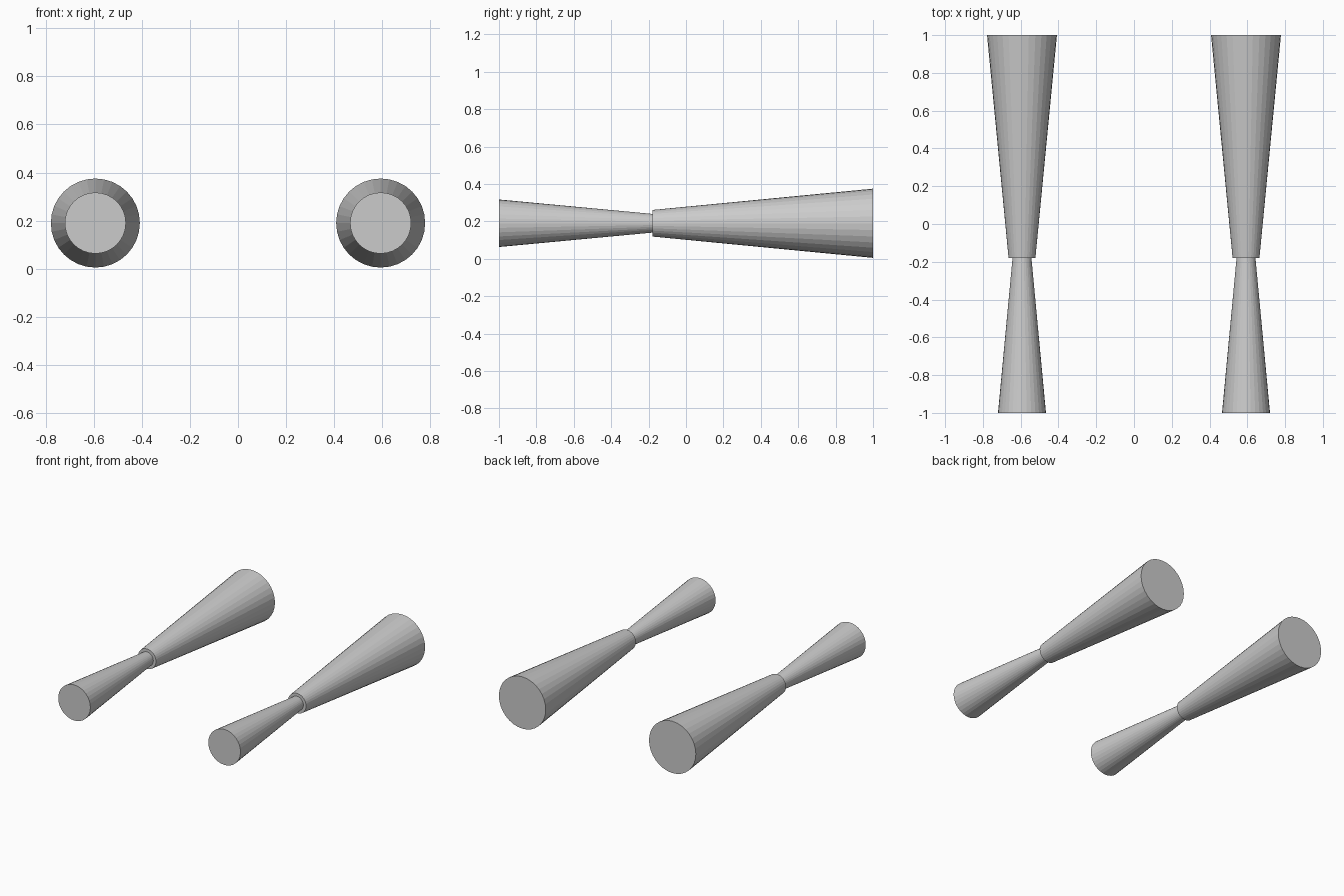
import bpy, math

if "Cube" in bpy.data.objects:
    bpy.data.objects.remove(bpy.data.objects["Cube"])

AXIS_X, AXIS_Z = 0.593, 0.19
SIDES = 32


def cone(name, x, y0, y1, r0, r1):
    """Capped, flat-faced tapered cylinder lying along y."""
    bpy.ops.mesh.primitive_cone_add(
        vertices=SIDES, radius1=r0, radius2=r1, depth=y1 - y0,
        location=(x, (y0 + y1) / 2, AXIS_Z), rotation=(-math.pi / 2, 0, 0))
    ob = bpy.context.object
    ob.name = name
    return ob


for side, x in (("left", -AXIS_X), ("right", AXIS_X)):
    # short front flare, narrow end meeting the rear one
    cone("front_flare_" + side, x, -1.0, -0.18, 0.127, 0.05)
    # long rear flare, widening to the back
    cone("rear_flare_" + side, x, -0.18, 1.0, 0.071, 0.185)
